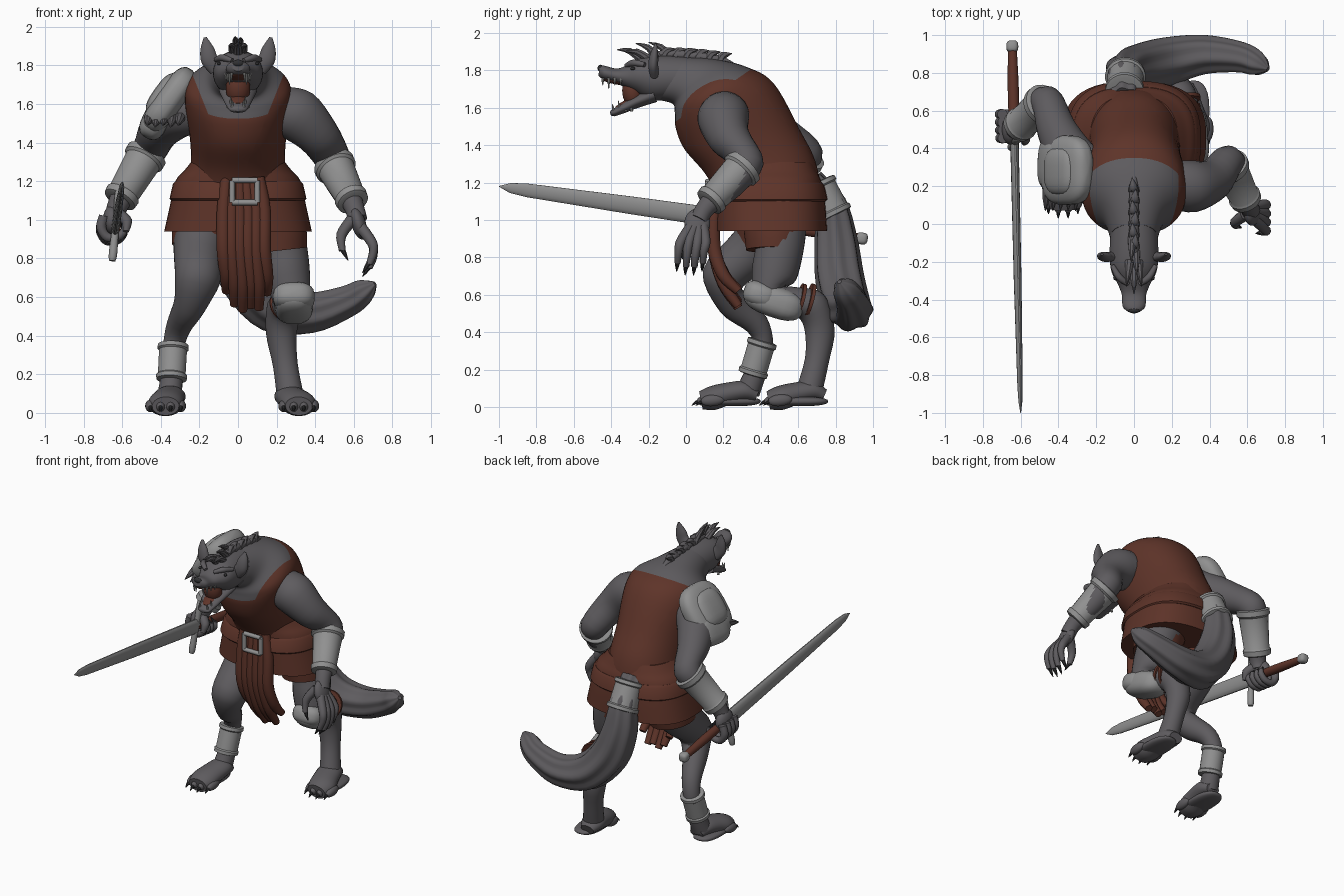
import bpy, bmesh, math
from mathutils import Vector as V


def material(name, rgb):
    m = bpy.data.materials.new(name)
    m.diffuse_color = (*rgb, 1)
    return m


FUR = material("dark grey fur", (0.112, 0.106, 0.114))
LEATHER = material("brown leather", (0.112, 0.034, 0.022))
STEEL = material("grey steel", (0.28, 0.28, 0.28))
CLAW = material("dark claw", (0.03, 0.03, 0.032))
TOOTH = material("pale tooth", (0.33, 0.33, 0.32))


def mix(a, b, c, d, t):  # smooth curve through four points
    return 0.5 * (2 * b + (c - a) * t + (2 * a - 5 * b + 4 * c - d) * t * t + (3 * b - a - 3 * c + d) * t ** 3)


def finish(name, bm, mat):
    bmesh.ops.recalc_face_normals(bm, faces=bm.faces)
    me = bpy.data.meshes.new(name)
    bm.to_mesh(me)
    bm.free()
    me.materials.append(mat)
    for p in me.polygons:
        p.use_smooth = True
    me.set_sharp_from_angle(angle=math.radians(40))
    ob = bpy.data.objects.new(name, me)
    bpy.context.collection.objects.link(ob)
    return ob


def loft(name, secs, mat, n=24, sub=4, flute=0, power=1):
    """Skin over cross-sections, each (centre, half-axis u, half-axis v)."""
    rings, m = [], len(secs)
    for i in range(m - 1):
        q = [secs[min(max(j, 0), m - 1)] for j in (i - 1, i, i + 1, i + 2)]
        for k in range(sub):
            rings.append([mix(*[s[e] for s in q], k / sub) for e in range(3)])
    rings.append(secs[-1])
    bm, loops = bmesh.new(), []
    for c, u, v in rings:
        row = []
        for k in range(n):
            a = 2 * math.pi * (k + 0.5) / n
            ca, sa = math.cos(a), math.sin(a)
            f = 1 + flute * math.cos(7 * a)
            row.append(bm.verts.new(c + u * f * math.copysign(abs(ca) ** power, ca)
                                    + v * f * math.copysign(abs(sa) ** power, sa)))
        loops.append(row)
    for a, b in zip(loops, loops[1:]):
        for k in range(n):
            bm.faces.new((a[k], a[(k + 1) % n], b[(k + 1) % n], b[k]))
    bm.faces.new(loops[0])
    bm.faces.new(loops[-1])
    return finish(name, bm, mat)


def tube(name, pts, radii, mat, flat=1, ref=(1, 0, 0), **kw):
    pts, u, secs = [V(p) for p in pts], V(ref), []
    for i, p in enumerate(pts):
        t = (pts[min(i + 1, len(pts) - 1)] - pts[max(i - 1, 0)]).normalized()
        u = (u - t * u.dot(t)).normalized()
        secs.append((p, u * radii[i], t.cross(u) * radii[i] * flat))
    return loft(name, secs, mat, **kw)


def blob(name, c, r, mat, long=(0, 0, 1), power=1):
    """Rounded lump, r = half sizes (u, v, along the long axis)."""
    w = V(long).normalized()
    u = V((0, 1, 0)) if abs(w.y) < 0.9 else V((1, 0, 0))
    u = (u - w * u.dot(w)).normalized()
    v = w.cross(u)
    secs = []
    for i in range(13):
        a = math.pi * (i / 12 - 0.5)
        k = max(math.cos(a), 0.02) ** power
        s = math.copysign(abs(math.sin(a)) ** power, math.sin(a))
        secs.append((V(c) + w * r[2] * s, u * r[0] * k, v * r[1] * k))
    return loft(name, secs, mat, sub=1, power=power)


def spike(name, a, b, r, mat, bend=(0, 0, 0)):
    a, b = V(a), V(b)
    tube(name, [a, (a + b) / 2 + V(bend), b], [r, r * 0.7, 0.002], mat, n=8, sub=3)


def cuff(name, a, b, r0, r1, mat=STEEL):
    a, b = V(a), V(b)
    prof = [(0, .9), (.02, 1.1), (.13, 1.12), (.17, 1), (.83, 1), (.87, 1.12), (.98, 1.1), (1, .9)]
    tube(name, [a.lerp(b, t) for t, _ in prof], [(r0 + (r1 - r0) * t) * k for t, k in prof], mat, sub=1)


def pairs(rows):  # side profile rows: front y,z / back y,z / half width
    return [(V((0, (a + c) / 2, (b + d) / 2)), V((w, 0, 0)), V((0, (c - a) / 2, (d - b) / 2)))
            for a, b, c, d, w in rows]


# Torso and neck; the shirt ends at a scooped neckline cut by three planes
torso = loft("torso", pairs([
    (.22, .95, .70, .95, .25), (.17, 1.12, .72, 1.15, .27), (.1, 1.25, .69, 1.32, .245),
    (-.01, 1.38, .61, 1.48, .25), (-.055, 1.49, .47, 1.73, .275), (-.06, 1.57, .32, 1.82, .262),
    (-.07, 1.62, .15, 1.86, .165), (-.14, 1.64, .0, 1.87, .125)]), LEATHER, n=48, sub=6, power=.93)
torso.data.materials.append(FUR)
bm = bmesh.new()
bm.from_mesh(torso.data)
cuts = [(V((0, .31, 1.78)), V((0, -.25, .36)))] + [(V((s * .215, 0, 1.7)), V((-s, 0, .4))) for s in (-1, 1)]
for co, no in cuts:
    bmesh.ops.bisect_plane(bm, geom=bm.verts[:] + bm.edges[:] + bm.faces[:], plane_co=co, plane_no=no)
for f in bm.faces:
    f.material_index = int(all((f.calc_center_median() - co).dot(no) > 0 for co, no in cuts))
bm.to_mesh(torso.data)
bm.free()

# Head, jaws and mouth
loft("head", pairs([(-.12, 1.64, .02, 1.87, .125), (-.2, 1.64, -.12, 1.88, .13), (-.27, 1.68, -.23, 1.87, .12),
                    (-.33, 1.71, -.31, 1.83, .085), (-.38, 1.735, -.37, 1.81, .065),
                    (-.44, 1.75, -.435, 1.825, .06), (-.468, 1.77, -.463, 1.825, .03)]), FUR)
tube("lower_jaw", [(0, -.17, 1.67), (0, -.27, 1.63), (0, -.34, 1.595), (0, -.39, 1.572), (0, -.405, 1.57)],
     [.1, .08, .062, .045, .02], FUR, flat=.42)
blob("mouth_lining", (0, -.285, 1.68), (.056, .064, .085), LEATHER, (0, -.15, 1))
blob("palate", (0, -.38, 1.738), (.048, .012, .07), LEATHER, (0, -1, .2))
tube("tongue", [(0, -.26, 1.65), (0, -.33, 1.62), (0, -.375, 1.6)], [.045, .04, .015], LEATHER, flat=.4)
blob("nose", (0, -.458, 1.812), (.015, .03, .018), CLAW)
for s in (-1, 1):
    for i in range(4):
        x, y, big = s * (.03 + .008 * i), -.445 + .032 * i, .04 if i == 1 else .02
        spike("upper_tooth", (x * 1.15, y, 1.76), (x * 1.15, y, 1.74 - big), .009, TOOTH)
        spike("lower_tooth", (x, y + .06, 1.58), (x, y + .05, 1.6 + big), .009, TOOTH)
    tube("ear", [(s * .11, -.17, 1.78), (s * .148, -.175, 1.83), (s * .16, -.17, 1.885), (s * .17, -.16, 1.945)],
         [.04, .044, .036, .008], FUR, flat=.6)
    blob("eye", (s * .1, -.285, 1.81), (.013, .01, .009), CLAW)
    tube("brow", [(s * .03, -.32, 1.825), (s * .08, -.28, 1.84), (s * .115, -.22, 1.83)], [.012, .018, .012], FUR)

# Mane ridge and forelock
tube("mane_ridge", [(0, -.2, 1.87), (0, -.1, 1.885), (0, .05, 1.875), (0, .18, 1.855), (0, .27, 1.82)],
     [.02, .025, .025, .024, .01], FUR, ref=(1, 0, 0))
for i in range(6):
    y = -.12 + .06 * i
    z = 1.88 - .001 * i * i
    spike("mane_tuft", (0, y, z - .01), (.01 * (-1) ** i, y + .065, z + .035), .032, FUR, (0, -.012, .012))
for x, y, z in ((0, -.37, 1.91), (-.04, -.33, 1.9), (.04, -.33, 1.9), (.015, -.27, 1.945), (-.015, -.2, 1.95)):
    spike("forelock", (x * .6, y + .13, 1.86), (x, y, z), .025, FUR, (0, 0, .02))

# Left arm with open hand
tube("left_arm", [(.14, .22, 1.57), (.22, .21, 1.565), (.31, .2, 1.54), (.42, .235, 1.43), (.5, .325, 1.3),
                  (.55, .23, 1.18), (.6, .11, 1.07), (.62, .07, 1.0)],
     [.08, .125, .138, .11, .09, .075, .052, .05], FUR)
cuff("left_bracer", (.495, .315, 1.29), (.597, .12, 1.09), .1, .075)
blob("left_palm", (.625, .06, .98), (.07, .038, .085), FUR, (.3, -.1, -1))
for i in range(4):
    y = -.03 + .045 * i
    low = .02 * abs(i - 1.5)
    tube("left_finger", [(.63, .03 + .02 * i, .97), (.695, y, .88), (.70, y - .01, .8 + low), (.68, y - .015, .74 + low)],
         [.03, .026, .022, .017], FUR, n=10)
    spike("left_claw", (.68, y - .015, .75 + low), (.645, y - .02, .695 + low), .015, CLAW)
tube("left_thumb", [(.59, .05, 1.0), (.535, .01, .92), (.54, -.01, .84)], [.032, .027, .018], FUR, n=10)
spike("left_thumb_claw", (.54, -.01, .85), (.57, -.02, .79), .015, CLAW)

# Right arm
tube("right_arm", [(-.14, .26, 1.57), (-.22, .29, 1.57), (-.32, .34, 1.55), (-.41, .5, 1.46), (-.465, .645, 1.35),
                   (-.55, .58, 1.22), (-.62, .51, 1.08), (-.64, .5, 1.02)],
     [.08, .125, .13, .105, .088, .075, .055, .05], FUR)
cuff("right_bracer", (-.47, .64, 1.345), (-.615, .515, 1.1), .1, .08)
blob("right_palm", (-.655, .5, 1.0), (.08, .045, .075), FUR)

# Sword, with a local frame along its length
tip, end = V((-.6, -1, 1.18)), V((-.645, .97, .897))
axis = (end - tip).normalized()
up = V((.1, .14, 1)).normalized()
side = axis.cross(up)


def on_sword(y):
    return tip + axis * ((y + 1) / axis.y)


loft("sword_blade", [(on_sword(y), up * h, side * t) for y, h, t in
                     ((.44, .055, .022), (-.3, .048, .02), (-.85, .037, .014), (-.94, .027, .01), (-1, .002, .002))],
     STEEL, n=16, sub=1)
g = on_sword(.43)
tube("sword_guard", [g - up * .19, g - up * .15, g, g + up * .15, g + up * .18], [.016, .022, .018, .022, .016], STEEL)
tube("sword_grip", [on_sword(.43), on_sword(.68), on_sword(.92)], [.024, .03, .024], LEATHER)
blob("sword_pommel", on_sword(.94), (.032, .032, .032), STEEL, (0, 1, -.14), .7)
for i in range(4):
    c = on_sword(.455 + .042 * i)
    arc = [(-.06, .05), (-.075, -.01), (-.045, -.06), (.01, -.06), (.045, -.025), (.045, .01)]
    tube("right_finger", [c + V((x, 0, z)) for x, z in arc], [.028, .027, .025, .022, .02, .014], FUR, n=10)
    spike("right_claw", c + V((.045, 0, 0)), c + V((.02, -.01, .04)), .012, CLAW)
tube("right_thumb", [(-.62, .48, 1.03), (-.575, .45, .99), (-.58, .43, .94)], [.034, .028, .016], FUR, n=10)

# Shoulder plate with layered plates and fur below
blob("shoulder_plate", (-.355, .285, 1.62), (.185, .075, .195), STEEL, (-.58, 0, -.81), .7)
blob("shoulder_plate_top", (-.375, .28, 1.64), (.13, .068, .13), STEEL, (-.58, 0, -.81), .7)
blob("shoulder_plate_lower", (-.425, .32, 1.52), (.15, .07, .105), STEEL, (-.45, .1, -.9), .7)
for i in range(5):
    x = -.46 + .04 * i
    spike("shoulder_fur", (x, .19, 1.53), (x - .01, .07, 1.49 - .01 * (i % 2)), .028, FUR)

# Skirt, buckle and front cloth
loft("skirt", [(V((0, y, z)), V((w, 0, 0)), V((0, d, 0))) for z, y, w, d in
               ((1.31, .41, .235, .27), (1.26, .425, .275, .275), (1.2, .44, .325, .285),
                (1.08, .45, .352, .295), (.94, .455, .383, .3))], LEATHER, n=48, power=.76)
loft("belt", [(V((0, .442, z)), V((w, 0, 0)), V((0, w - .04, 0))) for z, w in
              ((1.1, .345), (1.11, .355), (1.185, .338), (1.2, .325))], LEATHER, n=48, sub=1, power=.76)
for a, b in (((-.03, 1.09), (.1, 1.09)), ((.1, 1.09), (.1, 1.205)), ((.1, 1.205), (-.03, 1.205)), ((-.03, 1.205), (-.03, 1.09))):
    tube("belt_buckle", [(a[0], .115, a[1]), (b[0], .115, b[1])], [.015, .015], STEEL, ref=(0, 1, 0), n=10, sub=1)
for i in range(6):
    x0, x1 = -.075 + .042 * i, -.06 + .042 * i
    drop = (.1, .03, 0, .02, .01, .09)[i]
    tube("front_cloth_fold", [(x0 * .8, .16, 1.22), (x0, .15, 1.05), (x0, .15, .85),
                              (x1, .2, .66 + drop / 2), (x1, .28, .53 + drop)], [.03, .036, .037, .034, .024], LEATHER, n=12)

# Right leg, stepping forward
rl = [(-.17, .45, 1.0), (-.2, .36, .85), (-.21, .2, .69), (-.25, .25, .56), (-.31, .38, .44),
      (-.335, .41, .33), (-.345, .37, .18), (-.355, .33, .08)]
tube("right_leg", rl, [.16, .135, .118, .085, .064, .056, .058, .065], FUR)
cuff("right_ankle_cuff", (-.335, .41, .355), (-.345, .355, .17), .073, .072)
tube("right_shorts", [(-.16, .44, 1.02), (-.18, .43, .93), (-.19, .42, .855)], [.17, .165, .155], LEATHER, sub=2)

# Left leg, bent back
ll = [(.18, .5, 1.0), (.23, .5, .85), (.255, .47, .7), (.275, .45, .59), (.265, .57, .56),
      (.24, .67, .54), (.225, .715, .41), (.245, .7, .25), (.27, .66, .09)]
tube("left_leg", ll, [.15, .13, .12, .095, .083, .092, .08, .065, .07], FUR)
blob("knee_guard", (.29, .47, .565), (.1, .085, .165), STEEL, (0, 1, -.35), .75)
blob("knee_guard_rim", (.29, .4, .6), (.108, .07, .095), STEEL, (0, 1, -.35), .75)
for y in (.6, .65):
    tube("knee_strap", [(.26, y, .57), (.257, y + .018, .565)], [.095, .095], LEATHER, sub=1)
tube("left_shorts", [(.16, .47, 1.02), (.195, .475, .93), (.205, .475, .84)], [.17, .165, .155], LEATHER, sub=2)


# Clawed feet
def foot(side, x0, x1, heel):
    tube(side + "_foot", [(x0, heel + .01, .06), (x0, heel - .05, .085), ((x0 + x1) / 2, heel - .15, .07),
                          (x1, heel - .23, .047), (x1, heel - .29, .035)],
         [.05, .078, .086, .092, .07], FUR, flat=.7)
    blob(side + "_sole", (x1, heel - .13, .03), (.085, .026, .16), FUR, (0, 1, 0), .8)
    for i in range(4):
        x = x1 + (i - 1.5) * .052
        y = heel - .26 + .022 * abs(i - 1.5)
        blob(side + "_toe", (x, y, .036), (.028, .032, .065), FUR, (0, -1, -.1))
        spike(side + "_toe_claw", (x, y - .045, .03), (x, y - .09, .008), .014, CLAW, (0, 0, .006))


foot("right", -.35, -.375, .37)
foot("left", .265, .315, .73)

# Tail with fur grooves and its cuff
tube("tail", [(-.05, .66, 1.2), (-.05, .77, 1.08), (-.04, .8, .9), (.03, .82, .7), (.18, .86, .545),
              (.38, .895, .52), (.57, .88, .58), (.66, .845, .635), (.71, .82, .67)],
     [.08, .085, .11, .125, .122, .1, .078, .06, .012], FUR, n=42, flute=.07)
cuff("tail_cuff", (-.05, .7, 1.2), (-.045, .79, 1.02), .092, .097)
